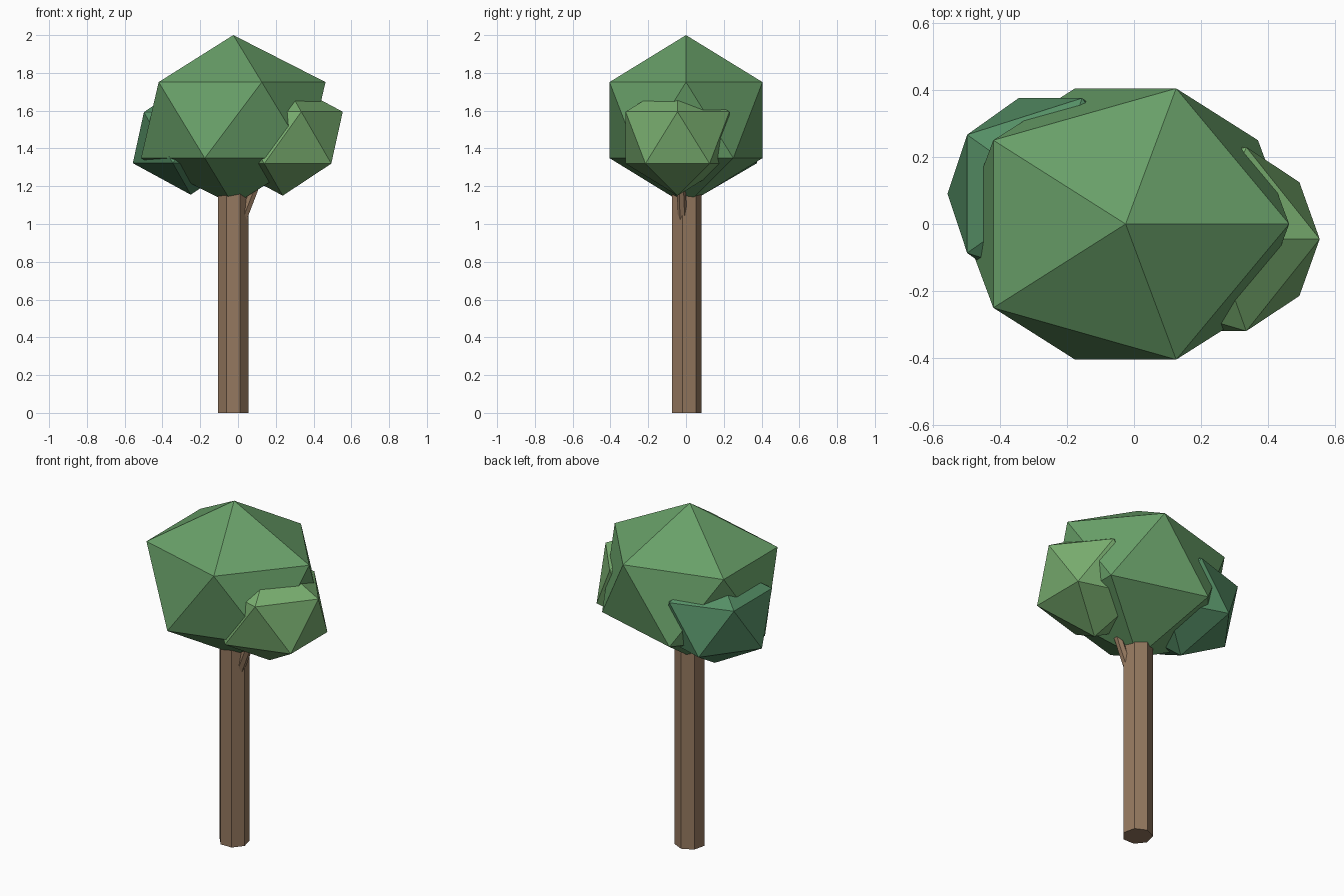
import bpy
from mathutils import Vector

if "Cube" in bpy.data.objects:
    bpy.data.objects.remove(bpy.data.objects["Cube"])


def material(name, rgb):
    m = bpy.data.materials.new(name)
    m.diffuse_color = (*rgb, 1)
    m.use_nodes = True
    m.node_tree.nodes["Principled BSDF"].inputs["Base Color"].default_value = m.diffuse_color
    return m


def finish(name, mat):
    ob = bpy.context.object
    ob.name = name
    ob.data.materials.append(mat)
    return ob


def foliage(name, centre, radii, mat):
    # plain 20-sided icosahedron, stretched per axis
    bpy.ops.mesh.primitive_ico_sphere_add(subdivisions=1, radius=1, location=centre)
    ob = finish(name, mat)
    ob.scale = radii
    return ob


def limb(name, start, end, radius, tip_radius, sides, mat):
    a, b = Vector(start), Vector(end)
    bpy.ops.mesh.primitive_cone_add(vertices=sides, radius1=radius, radius2=tip_radius,
                                    depth=(b - a).length, location=(a + b) / 2)
    ob = finish(name, mat)
    ob.rotation_mode = 'QUATERNION'
    ob.rotation_quaternion = Vector((0, 0, 1)).rotation_difference(b - a)
    return ob


bark = material("bark", (0.30, 0.19, 0.115))
mid_green = material("mid_green", (0.14, 0.35, 0.14))
light_green = material("light_green", (0.19, 0.42, 0.16))
dark_green = material("dark_green", (0.09, 0.27, 0.13))

# Seven-sided trunk and the small branch feeding the right-hand foliage
limb("trunk", (-0.025, 0, 0), (-0.025, 0, 1.25), 0.083, 0.083, 7, bark)
limb("branch", (-0.005, -0.016, 0.95), (0.19, -0.035, 1.45), 0.025, 0.022, 6, bark)

# Crown made of three overlapping clumps
foliage("main_foliage", (-0.025, 0, 1.55), (0.546, 0.476, 0.45), mid_green)
foliage("right_foliage", (0.237, -0.045, 1.457), (0.355, 0.323, 0.307), light_green)
foliage("left_foliage", (-0.25, 0.09, 1.457), (0.343, 0.336, 0.302), dark_green)
